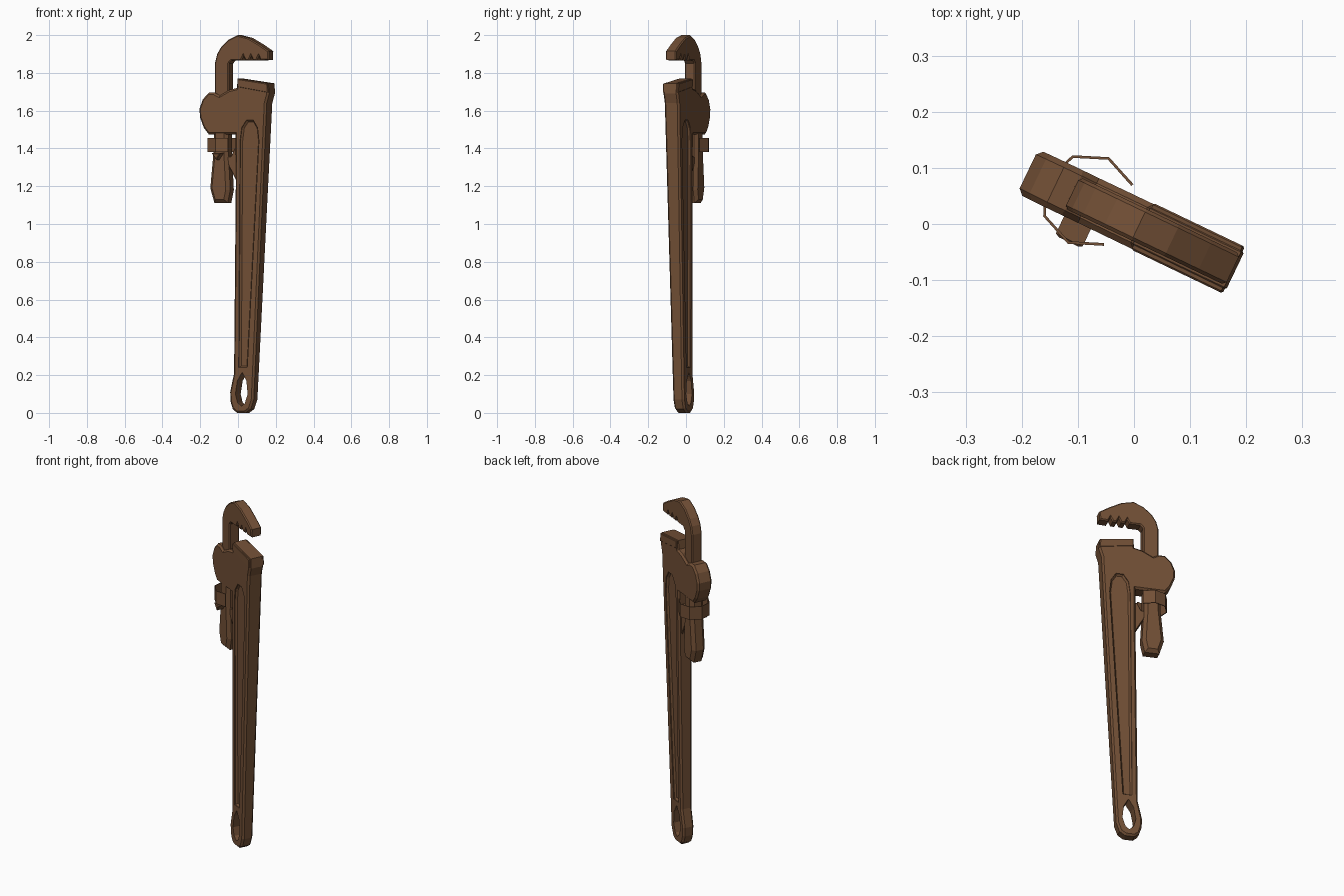
import bpy, bmesh, math

cube = bpy.data.objects.get("Cube")
if cube:
    bpy.data.objects.remove(cube)

TURN = math.radians(-25.6)

# One rusty brown for the whole tool
rust = bpy.data.materials.new("rusty_brown")
rust.use_nodes = True
COLOUR = (0.17, 0.08, 0.037, 1)
rust.diffuse_color = COLOUR
shader = rust.node_tree.nodes["Principled BSDF"]
shader.inputs["Base Color"].default_value = COLOUR
shader.inputs["Roughness"].default_value = 0.8


def finish(name, bm):
    """Turn a bmesh into a named object, angled like the whole tool."""
    bmesh.ops.recalc_face_normals(bm, faces=bm.faces)
    mesh = bpy.data.meshes.new(name)
    bm.to_mesh(mesh)
    bm.free()
    mesh.materials.append(rust)
    obj = bpy.data.objects.new(name, mesh)
    obj.rotation_euler.z = TURN
    obj.location.y = 0.003
    bpy.context.collection.objects.link(obj)
    return obj


def slab(name, outline, half, bevel, taper=0, centre=0, lean=0):
    """Extrude an x-z outline along y with chamfered rims; thickness and centre may vary with z."""
    bm = bmesh.new()
    caps = []
    for side in (-1, 1):
        caps.append(bm.faces.new([bm.verts.new((x, side, z)) for x, z in outline]))
    front, back = (list(c.verts) for c in caps)
    for i in range(len(outline)):
        j = (i + 1) % len(outline)
        bm.faces.new((front[i], front[j], back[j], back[i]))
    rim = set(front + back)
    bmesh.ops.recalc_face_normals(bm, faces=bm.faces)
    bmesh.ops.inset_individual(bm, faces=caps, thickness=bevel, use_even_offset=True)
    for v in bm.verts:
        t = half + taper * v.co.z - (bevel if v in rim else 0)
        v.co.y = math.copysign(t, v.co.y) + centre + lean * v.co.z
    return finish(name, bm)


def carve(obj, cutters):
    """Subtract the cutters, bake the result and remove the cutters."""
    for c in cutters:
        c.hide_render = True
        mod = obj.modifiers.new("cut", "BOOLEAN")
        mod.operation = "DIFFERENCE"
        mod.solver = "EXACT"
        mod.object = c
    bpy.context.view_layer.update()
    deps = bpy.context.evaluated_depsgraph_get()
    baked = bpy.data.meshes.new_from_object(obj.evaluated_get(deps))
    obj.modifiers.clear()
    obj.data = baked
    for c in cutters:
        bpy.data.objects.remove(c)


# Handle, fixed jaw and housing share one outline
HALF, TAPER = 0.0315, 0.0075
body = slab("handle_and_housing", [
    (.015, 1.77), (.195, 1.745), (.2, 1.69), (.185, 1.64), (.11, .2),
    (.103, .07), (.085, .02), (.055, 0), (.005, 0), (-.02, .02),
    (-.033, .06), (-.035, .11), (-.012, .21), (.002, 1.23), (.002, 1.475),
    (-.156, 1.475), (-.185, 1.51), (-.207, 1.565), (-.21, 1.61),
    (-.19, 1.66), (-.155, 1.695), (-.12, 1.695), (-.09, 1.68),
    (-.033, 1.71), (.01, 1.72)], HALF, 0.01, TAPER)

# Long recess on both faces and the hanging hole
groove = [(.02, .24), (.07, .24), (.143, 1.44), (.135, 1.51), (.11, 1.55),
          (.07, 1.55), (.042, 1.51), (.032, 1.44)]
cutters = [slab("groove_cutter", groove, 0.014, 0.009,
                centre=s * HALF, lean=s * TAPER) for s in (-1, 1)]
cutters.append(slab("hole_cutter", [
    (.04, .215), (.065, .17), (.072, .1), (.055, .05), (.035, .035),
    (.012, .055), (0, .1), (.012, .17)], 0.1, 0.001))
carve(body, cutters)

# Raised block of the fixed jaw
slab("fixed_jaw", [(.017, 1.768), (.193, 1.743), (.197, 1.695), (.017, 1.725)],
     0.046, 0.003)

# Hook jaw with notched teeth
hook = [(-.123, 1.6), (-.122, 1.855), (-.11, 1.9), (-.088, 1.935), (-.045, 1.975),
        (.01, 2.0), (.075, 1.985), (.14, 1.95), (.195, 1.915), (.193, 1.868)]
for x in (.135, .09, .045):
    hook += [(x + .012, 1.866), (x, 1.89), (x - .012, 1.866)]
hook += [(-.025, 1.866), (-.04, 1.85), (-.04, 1.6)]
slab("hook_jaw", hook, 0.031, 0.006)

# Shank of the hook below the housing
slab("hook_shank", [
    (-.13, 1.5), (-.135, 1.36), (-.152, 1.19), (-.128, 1.112), (-.05, 1.112),
    (-.035, 1.18), (-.045, 1.36), (-.045, 1.5)], 0.04, 0.018)

# Web between handle and shank
slab("shank_web", [
    (.02, 1.4), (.02, 1.2), (0, 1.23), (-.04, 1.3), (-.068, 1.355),
    (-.03, 1.36), (-.01, 1.4)], 0.024, 0.004)

# Adjusting ring, open towards the handle
bm = bmesh.new()
columns = []
for k in range(1, 8):
    a = k * math.pi / 4
    x, y = -.09 + .083 * math.cos(a), .083 * math.sin(a)
    columns.append([bm.verts.new((x, y, z)) for z in (1.38, 1.455)])
for (a, b), (c, d) in zip(columns, columns[1:]):
    bm.faces.new((a, c, d, b))
ring = finish("adjusting_ring", bm)
wall = ring.modifiers.new("wall", "SOLIDIFY")
wall.thickness = 0.005
wall.offset = 0

# Small lug under the ring
slab("ring_lug", [(-.117, 1.375), (-.064, 1.375), (-.09, 1.34)],
     0.022, 0.004, centre=-.06)
